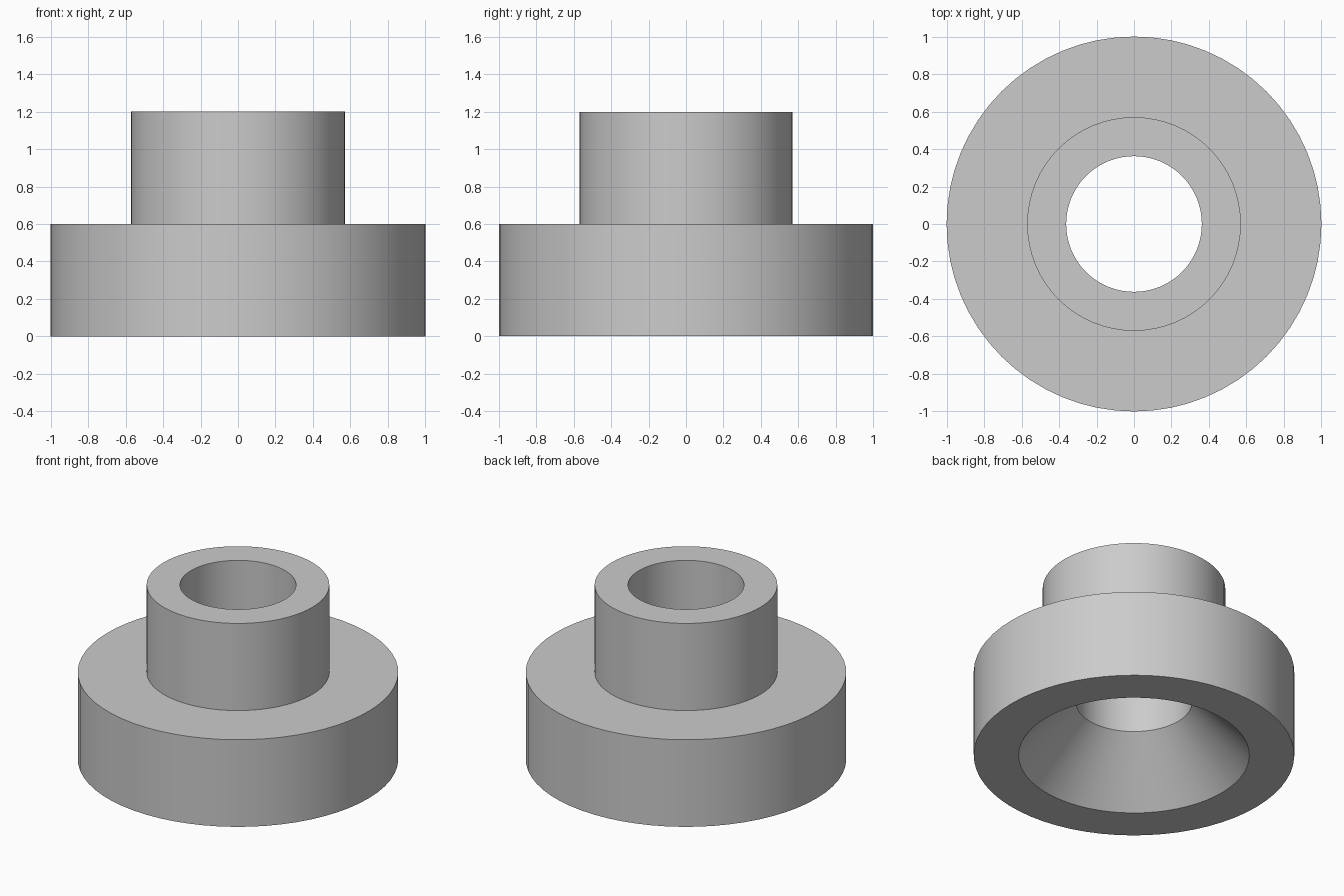
import bpy, bmesh, math

if "Cube" in bpy.data.objects:
    bpy.data.objects.remove(bpy.data.objects["Cube"])

SEGMENTS = 64

grey = bpy.data.materials.new("plain grey")
grey.diffuse_color = (0.6, 0.6, 0.6, 1.0)
grey.use_nodes = True
grey.node_tree.nodes["Principled BSDF"].inputs["Base Color"].default_value = grey.diffuse_color

# Closed (radius, height) section: flange, hub, bore and countersink
profile = [(0.72, 0.0), (1.0, 0.0), (1.0, 0.6), (0.57, 0.6),
           (0.57, 1.2), (0.362, 1.2), (0.362, 0.38)]

# Revolve the section around z
bm = bmesh.new()
rings = []
for i in range(SEGMENTS):
    a = 2 * math.pi * i / SEGMENTS
    rings.append([bm.verts.new((r * math.cos(a), r * math.sin(a), z)) for r, z in profile])
for i, ring in enumerate(rings):
    after = rings[(i + 1) % SEGMENTS]
    for j in range(len(profile)):
        k = (j + 1) % len(profile)
        bm.faces.new((ring[j], after[j], after[k], ring[k]))
bmesh.ops.recalc_face_normals(bm, faces=bm.faces)

mesh = bpy.data.meshes.new("flanged_bushing")
bm.to_mesh(mesh)
bm.free()
mesh.materials.append(grey)
bushing = bpy.data.objects.new("flanged_bushing", mesh)
bpy.context.collection.objects.link(bushing)

# Smooth round walls, crisp rims
bpy.context.view_layer.objects.active = bushing
bushing.select_set(True)
bpy.ops.object.shade_smooth_by_angle(angle=math.radians(30))
